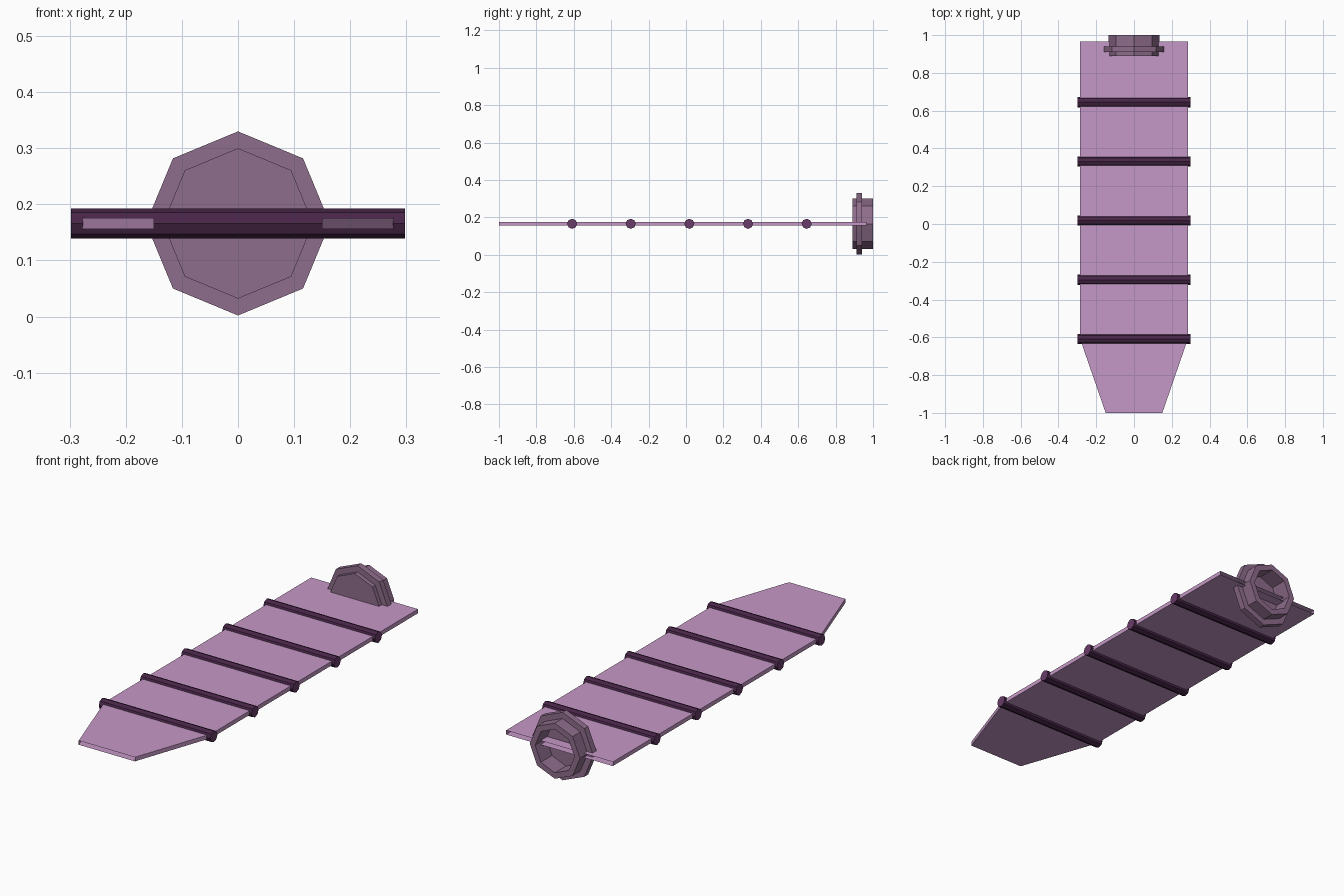
import bpy, math

if "Cube" in bpy.data.objects:
    bpy.data.objects.remove(bpy.data.objects["Cube"])

ZC = 0.166  # common centre height


def srgb(name, r, g, b):
    lin = [((c / 255 + 0.055) / 1.055) ** 2.4 for c in (r, g, b)]
    m = bpy.data.materials.new(name)
    m.diffuse_color = (*lin, 1)
    m.use_nodes = True
    m.node_tree.nodes["Principled BSDF"].inputs["Base Color"].default_value = m.diffuse_color
    return m


PINK = srgb("light mauve", 198, 152, 199)
MAUVE = srgb("dusty purple", 143, 109, 140)
DARK = srgb("dark plum", 72, 38, 72)
CAP = srgb("plum", 106, 60, 106)


def add(name, verts, faces, mats):
    me = bpy.data.meshes.new(name)
    me.from_pydata(verts, [], faces)
    for m in mats:
        me.materials.append(m)
    ob = bpy.data.objects.new(name, me)
    bpy.context.collection.objects.link(ob)
    return ob


def lathe(name, profile, mats):
    """Octagonal rings (radius, y) around the y axis, closed at both ends."""
    n = 8
    verts = [(r * math.sin(math.tau * i / n), y, ZC + r * math.cos(math.tau * i / n))
             for r, y in profile for i in range(n)]
    faces = [tuple(range(n))]
    for k in range(len(profile) - 1):
        for i in range(n):
            j = (i + 1) % n
            faces.append((k * n + i, (k + 1) * n + i, (k + 1) * n + j, k * n + j))
    last = (len(profile) - 1) * n
    faces.append(tuple(range(last + n - 1, last - 1, -1)))
    return add(name, verts, faces, mats)


# Flat board with tapered front; its narrow front and back ends are open
outline = [(-0.15, -1), (0.15, -1), (0.285, -0.61), (0.285, 0.965),
           (-0.285, 0.965), (-0.285, -0.61)]
n = len(outline)
verts = [(x, y, z) for z in (ZC - 0.01, ZC + 0.01) for x, y in outline]
faces = [tuple(range(n - 1, -1, -1)), tuple(range(n, 2 * n))]
faces += [(i, (i + 1) % n, (i + 1) % n + n, i + n) for i in (1, 2, 4, 5)]
add("board", verts, faces, [PINK])

# Round cross bars with lighter end caps
for k in range(5):
    y0 = -0.609 + 0.3135 * k
    bar = lathe("cross_bar_%d" % (k + 1), [(0.027, -0.298), (0.027, 0.298)], [DARK, CAP])
    for v in bar.data.vertices:  # turn the axis from y to x
        x, y, z = v.co
        v.co = (y, y0 - x, z)
    for p in bar.data.polygons:
        p.material_index = 1 if abs(p.normal.x) > 0.9 else 0

# Octagonal hub with a flange, hollow towards the back
lathe("hub", [(0.134, 0.89), (0.134, 0.911), (0.164, 0.911), (0.164, 0.941),
              (0.134, 0.941), (0.134, 1.0), (0.105, 1.0), (0.105, 0.915)], [MAUVE])
